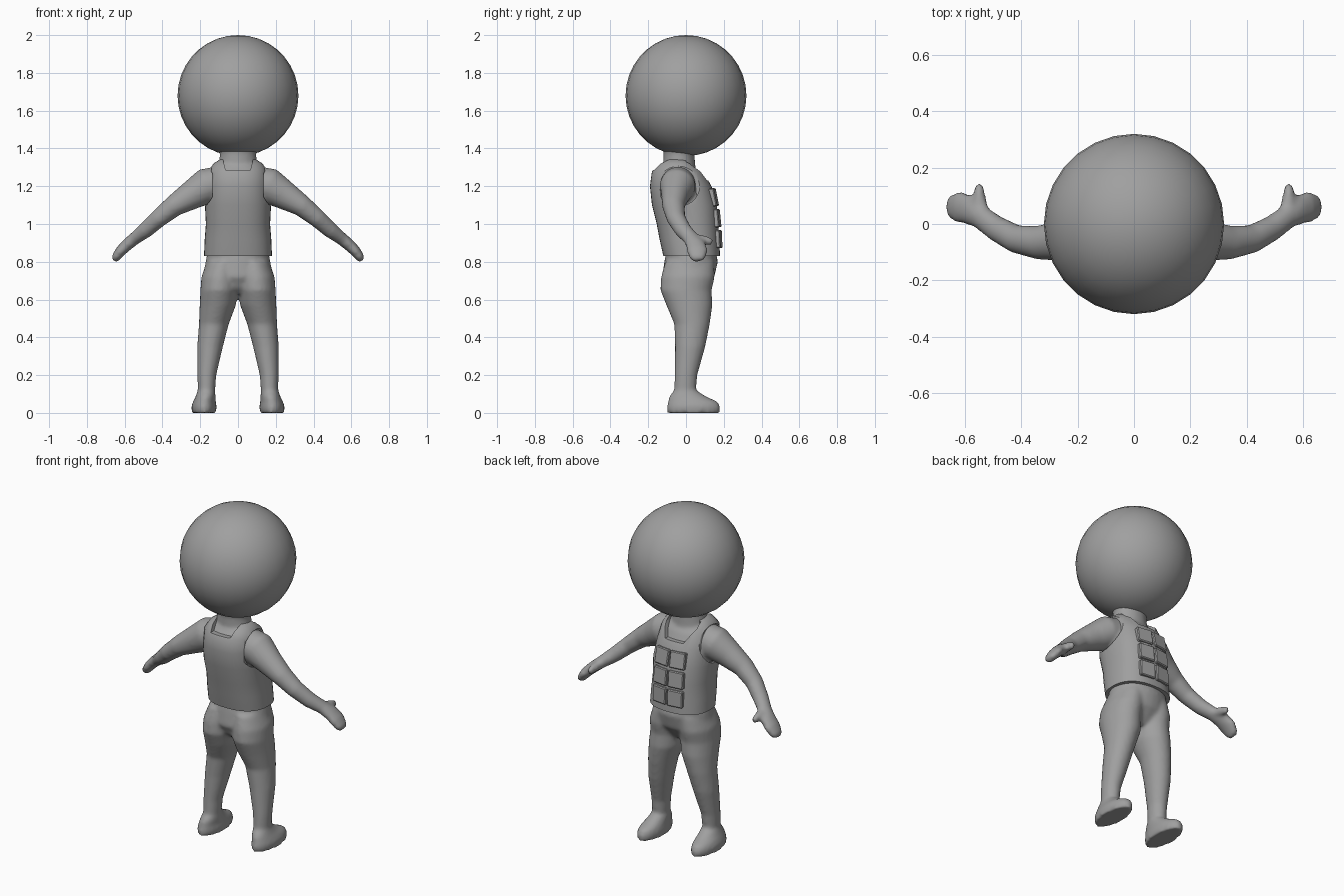
import bpy, bmesh, math
from mathutils import Vector

old = bpy.data.objects.get("Cube")
if old:
    bpy.data.objects.remove(old)

grey = bpy.data.materials.new("plain_grey")
grey.use_nodes = True
grey.diffuse_color = (0.35, 0.35, 0.35, 1)
grey.node_tree.nodes["Principled BSDF"].inputs["Base Color"].default_value = grey.diffuse_color


def finish(name, bm):
    """Turn a bmesh into a named object."""
    bmesh.ops.recalc_face_normals(bm, faces=bm.faces)
    mesh = bpy.data.meshes.new(name)
    bm.to_mesh(mesh)
    bm.free()
    mesh.materials.append(grey)
    obj = bpy.data.objects.new(name, mesh)
    bpy.context.collection.objects.link(obj)
    return obj


def activate(obj):
    bpy.ops.object.select_all(action='DESELECT')
    obj.select_set(True)
    bpy.context.view_layer.objects.active = obj


def smooth(obj, degrees=40):
    activate(obj)
    bpy.ops.object.shade_smooth_by_angle(angle=math.radians(degrees))


def apply(obj, kind, **settings):
    activate(obj)
    mod = obj.modifiers.new(kind.lower(), kind)
    for key, value in settings.items():
        setattr(mod, key, value)
    bpy.ops.object.modifier_apply(modifier=mod.name)


def loft(bm, rings, side=1, level=True, ref=(0, 1, 0), power=2, sides=28):
    """Skin rings (x, y, z, radius_u, radius_v); level rings stay horizontal."""
    centres = [Vector((x * side, y, z)) for x, y, z, _, _ in rings]
    loops = []
    for i, (c, ring) in enumerate(zip(centres, rings)):
        u, v = Vector((1, 0, 0)), Vector((0, 1, 0))
        if not level:
            t = (centres[min(i + 1, len(rings) - 1)] - centres[max(i - 1, 0)]).normalized()
            u = Vector(ref)
            u = (u - t * u.dot(t)).normalized()
            v = t.cross(u)
        loop = []
        for k in range(sides):
            a = math.tau * k / sides
            ca, sa = math.cos(a), math.sin(a)
            pu = math.copysign(abs(ca) ** (2 / power), ca) * ring[3]
            pv = math.copysign(abs(sa) ** (2 / power), sa) * ring[4]
            loop.append(bm.verts.new(c + u * pu + v * pv))
        loops.append(loop)
    for a, b in zip(loops, loops[1:]):
        for k in range(sides):
            n = (k + 1) % sides
            bm.faces.new((a[k], a[n], b[n], b[k]))
    bm.faces.new(loops[0])
    bm.faces.new(loops[-1])


def prism(outline, y0, y1):
    """Extrude an x-z outline along y."""
    bm = bmesh.new()
    a, b = ([bm.verts.new((x, y, z)) for x, z in outline] for y in (y0, y1))
    bm.faces.new(a)
    bm.faces.new(b)
    for i in range(len(a)):
        j = (i + 1) % len(a)
        bm.faces.new((a[i], a[j], b[j], b[i]))
    return finish("neckline_cutter", bm)


# Profiles
VEST = [(0, .03, .83, .18, .15), (0, .018, .92, .176, .158), (0, .008, 1.0, .17, .163),
        (0, -.008, 1.1, .175, .172), (0, -.028, 1.2, .166, .163), (0, -.045, 1.28, .156, .135),
        (0, -.05, 1.32, .13, .095), (0, -.045, 1.345, .09, .06)]
HIPS = [(0, .01, .63, .1, .07), (0, .005, .66, .16, .1), (0, .012, .72, .185, .138),
        (0, .027, .8, .172, .142), (0, .027, .86, .16, .13)]
NECK = [(0, -.035, 1.25, .11, .09), (0, -.037, 1.35, .098, .083), (0, -.037, 1.38, .096, .082),
        (0, -.03, 1.41, .115, .1), (0, -.02, 1.45, .15, .14)]
LEG = [(.18, .04, 0, .064, .14), (.18, .04, .035, .067, .141), (.178, .036, .06, .06, .131),
       (.172, .01, .085, .053, .1), (.167, -.005, .12, .046, .058), (.165, 0, .2, .05, .06),
       (.148, .022, .35, .068, .08), (.128, .032, .47, .079, .094), (.107, .018, .57, .096, .122),
       (.1, 0, .65, .099, .136), (.096, .01, .72, .098, .142), (.08, .02, .8, .085, .13)]
ARM = [(.08, -.04, 1.22, .09, .09), (.17, -.045, 1.2, .095, .095), (.25, -.058, 1.15, .074, .076),
       (.34, -.066, 1.095, .06, .057), (.42, -.053, 1.03, .05, .048), (.49, -.015, .967, .045, .042),
       (.545, .025, .925, .042, .034), (.585, .05, .892, .052, .032), (.62, .06, .858, .056, .029),
       (.645, .062, .825, .045, .024), (.655, .065, .806, .028, .016)]
THUMB = [(.535, .03, .925, .026, .026), (.548, .08, .917, .026, .024),
         (.55, .115, .91, .023, .02), (.548, .142, .905, .016, .013)]

# Body: overlapping lofts fused into one smooth skin
bm = bmesh.new()
inset = .02
loft(bm, [(x, y, z - inset / 2, u - inset, v - inset) for x, y, z, u, v in VEST], power=2.4)
loft(bm, HIPS)
loft(bm, NECK)
for side in (-1, 1):
    loft(bm, LEG, side)
    loft(bm, ARM, side, level=False)
    loft(bm, THUMB, side, level=False, ref=(0, 0, 1))
body = finish("body", bm)
apply(body, 'REMESH', mode='VOXEL', voxel_size=.011)
apply(body, 'SMOOTH', factor=.5, iterations=5)
smooth(body, 60)

# Head
bm = bmesh.new()
bmesh.ops.create_uvsphere(bm, u_segments=28, v_segments=18, radius=.32)
bmesh.ops.translate(bm, verts=bm.verts, vec=(0, 0, 1.68))
smooth(finish("head", bm))

# Vest with armholes and neckline cut out
bm = bmesh.new()
loft(bm, VEST, power=2.4, sides=40)
vest = finish("vest", bm)
cutters = [prism([(-.06, 1.23), (.06, 1.23), (.1, 1.3), (.1, 1.4), (-.1, 1.4), (-.1, 1.3)], 0, .4),
           prism([(-.065, 1.285), (.065, 1.285), (.095, 1.4), (-.095, 1.4)], -.4, .01)]
for side in (-1, 1):
    bm = bmesh.new()
    loft(bm, [(.135, -.04, 1.2, .112, .106), (.3, -.04, 1.2, .112, .106)], side, level=False)
    cutters.append(finish("armhole_cutter", bm))
for cutter in cutters:
    cutter.hide_render = True
    apply(vest, 'BOOLEAN', object=cutter, operation='DIFFERENCE', solver='EXACT')
    bpy.data.objects.remove(cutter)
smooth(vest)

# Pouches: three rows of two on the chest
for row, (z, y, tilt) in enumerate([(.92, .168, .04), (1.03, .16, .1), (1.14, .143, .2)]):
    for side, label in ((-1, "right"), (1, "left")):
        bm = bmesh.new()
        bmesh.ops.create_cube(bm, size=1)
        bmesh.ops.scale(bm, verts=bm.verts, vec=(.094, .036, .096))
        bmesh.ops.bevel(bm, geom=bm.edges[:], offset=.005, segments=1, affect='EDGES')
        pouch = finish(f"pouch_{label}_{row + 1}", bm)
        pouch.location = (side * .05, y, z)
        pouch.rotation_euler = (tilt, 0, -side * .13)
